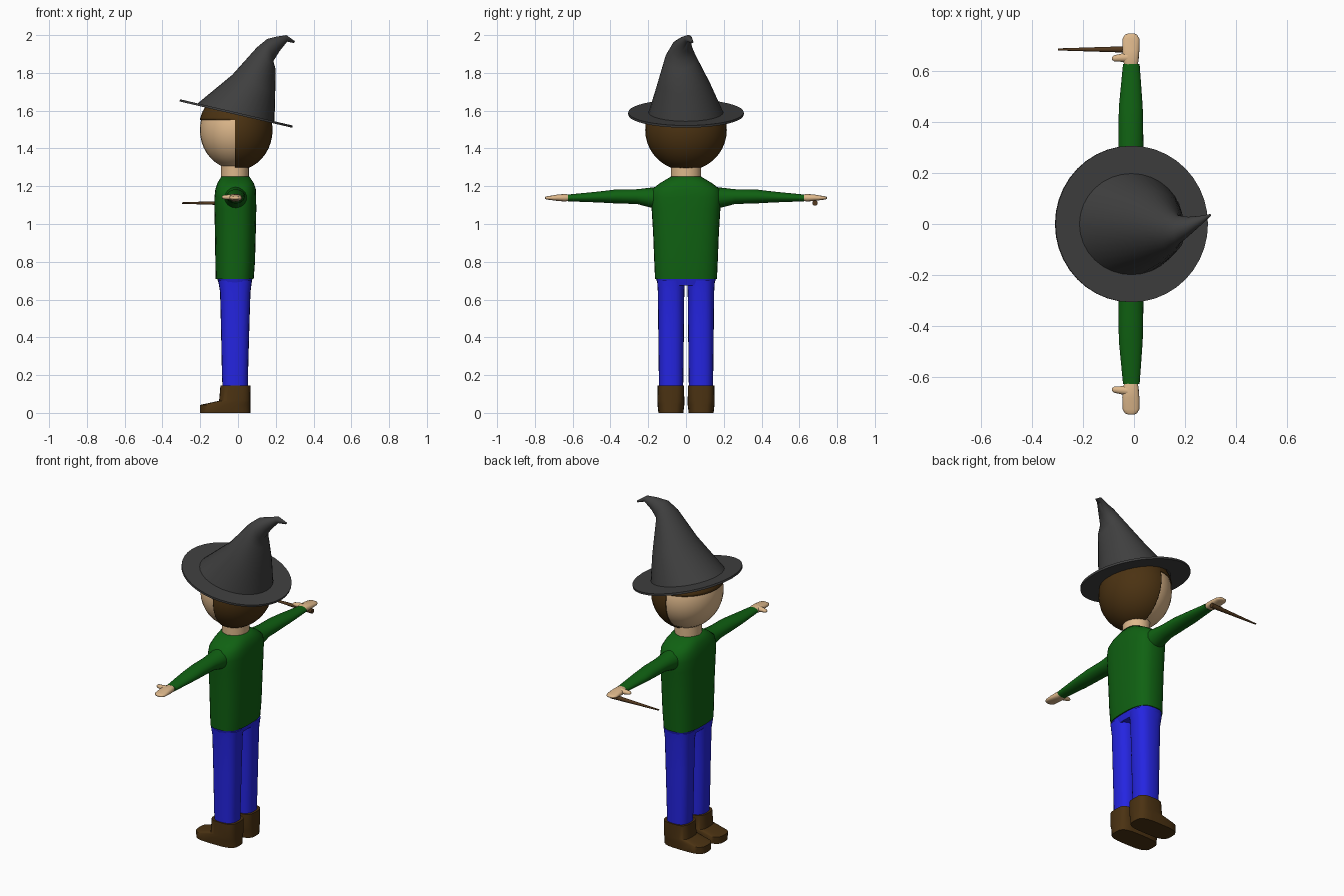
import bpy, bmesh, math
from mathutils import Vector as V

if "Cube" in bpy.data.objects:
    bpy.data.objects.remove(bpy.data.objects["Cube"])


def material(name, rgb):
    m = bpy.data.materials.new(name)
    m.diffuse_color = (*rgb, 1)
    m.use_nodes = True
    m.node_tree.nodes["Principled BSDF"].inputs["Base Color"].default_value = m.diffuse_color
    return m


SKIN = material("skin", (0.73, 0.48, 0.26))
BROWN = material("dark_brown", (0.07, 0.032, 0.006))
GREEN = material("green", (0.005, 0.12, 0.006))
BLUE = material("blue", (0.018, 0.018, 0.75))
GREY = material("charcoal", (0.05, 0.05, 0.05))
WOOD = material("wand_wood", (0.085, 0.04, 0.013))


def finish(name, bm, mat, angle=40):
    bmesh.ops.recalc_face_normals(bm, faces=bm.faces[:])
    me = bpy.data.meshes.new(name)
    bm.to_mesh(me)
    bm.free()
    me.materials.append(mat)
    ob = bpy.data.objects.new(name, me)
    bpy.context.collection.objects.link(ob)
    bpy.ops.object.select_all(action='DESELECT')
    ob.select_set(True)
    bpy.context.view_layer.objects.active = ob
    bpy.ops.object.shade_smooth_by_angle(angle=math.radians(angle))
    return ob


def loft(name, rings, mat, n=24, power=2.0, closed=False, angle=40):
    """Skin a list of (centre, half axis u, half axis v) cross-sections."""
    bm = bmesh.new()
    loops = []
    for c, u, v in rings:
        loop = []
        for i in range(n):
            a = 2 * math.pi * i / n
            p, q = [math.copysign(abs(t) ** (2 / power), t) for t in (math.cos(a), math.sin(a))]
            loop.append(bm.verts.new(V(c) + V(u) * p + V(v) * q))
        loops.append(loop)
    pairs = list(zip(loops, loops[1:]))
    if closed:
        pairs.append((loops[-1], loops[0]))
    else:
        bm.faces.new(loops[0])
        bm.faces.new(loops[-1])
    for a, b in pairs:
        for i in range(n):
            j = (i + 1) % n
            bm.faces.new((a[i], a[j], b[j], b[i]))
    return finish(name, bm, mat, angle)


def upright(rows, yc=0):
    """Rows of (z, xmin, xmax, y half) to horizontal sections."""
    return [((((a + b) / 2), yc, z), ((b - a) / 2, 0, 0), (0, h, 0)) for z, a, b, h in rows]


def sideways(rows, s):
    """Rows of (y, xmin, xmax, z centre, z half) to sections along y."""
    return [(((a + b) / 2, s * y, z), ((b - a) / 2, 0, 0), (0, 0, h)) for y, a, b, z, h in rows]


def head_sphere(grow=0):
    bm = bmesh.new()
    bmesh.ops.create_uvsphere(bm, u_segments=32, v_segments=20, radius=1)
    for v in bm.verts:
        v.co = V((v.co.x * (0.189 + grow) - 0.013, v.co.y * (0.209 + grow),
                  v.co.z * (0.208 + grow) + 1.498))
    return bm


# Head, and a hair shell covering the crown and the back
finish("head", head_sphere(), SKIN)
FRONT, FRINGE = -0.015, 1.55
bm = head_sphere(0.002)
for co, no in (((FRONT, 0, 0), (1, 0, 0)), ((0, 0, FRINGE), (0, 0, 1))):
    bmesh.ops.bisect_plane(bm, geom=bm.verts[:] + bm.edges[:] + bm.faces[:],
                           plane_co=co, plane_no=no, dist=1e-5)
face = [f for f in bm.faces
        if f.calc_center_median().x < FRONT and f.calc_center_median().z < FRINGE]
bmesh.ops.delete(bm, geom=face, context='FACES')
hair = finish("hair", bm, BROWN)
shell = hair.modifiers.new("thickness", 'SOLIDIFY')
shell.thickness = 0.005
shell.offset = 1

# Neck
loft("neck", upright([(1.23, -0.09, 0.057, 0.08), (1.34, -0.09, 0.057, 0.08)]), SKIN)

# Hat brim: a thin tilted ring
tilt = math.atan2(0.14, 0.6)
along = V((math.cos(tilt), 0, -math.sin(tilt)))
up = V((math.sin(tilt), 0, math.cos(tilt)))
mid = V((-0.01, 0, 1.585))
loft("hat_brim", [(mid + up * h, along * r, (0, r, 0)) for r, h in
                  ((0.195, -0.006), (0.306, -0.006), (0.306, 0.006), (0.195, 0.006))],
     GREY, n=40, closed=True)

# Hat cone: each section runs from the front edge to the back edge (x, z), with y centre and half
cone = [((-0.219, 1.634), (0.193, 1.537), 0, 0.200),
        ((-0.03, 1.79), (0.197, 1.69), -0.012, 0.140),
        ((0.10, 1.935), (0.199, 1.82), -0.028, 0.082),
        ((0.155, 1.98), (0.187, 1.862), -0.024, 0.058),
        ((0.205, 1.992), (0.22, 1.915), -0.010, 0.038),
        ((0.256, 2.0), (0.26, 1.965), 0.012, 0.020),
        ((0.301, 1.968), (0.296, 1.958), 0.034, 0.005)]
loft("hat_cone", [(((a[0] + b[0]) / 2, y, (a[1] + b[1]) / 2),
                   ((b[0] - a[0]) / 2, 0, (b[1] - a[1]) / 2), (0, h, 0))
                  for a, b, y, h in cone], GREY, n=32, angle=60)

# Shirt body
loft("shirt", upright([(0.71, -0.118, 0.083, 0.164), (0.80, -0.120, 0.090, 0.168),
                       (0.95, -0.122, 0.094, 0.174), (1.08, -0.125, 0.097, 0.182),
                       (1.14, -0.125, 0.096, 0.188), (1.185, -0.120, 0.094, 0.178),
                       (1.215, -0.110, 0.084, 0.140), (1.252, -0.088, 0.060, 0.078)]),
     GREEN, n=32, power=2.7, angle=60)

# Trouser seat
loft("trouser_seat", upright([(0.675, -0.098, 0.066, 0.148), (0.715, -0.112, 0.078, 0.16)]),
     BLUE, power=3)

for s, side in ((1, "left"), (-1, "right")):
    # Sleeve, hand and thumb
    loft(side + "_sleeve", sideways([(0.10, -0.080, 0.055, 1.135, 0.070),
                                     (0.18, -0.070, 0.045, 1.139, 0.054),
                                     (0.26, -0.062, 0.037, 1.145, 0.039),
                                     (0.37, -0.061, 0.036, 1.146, 0.037),
                                     (0.46, -0.059, 0.034, 1.143, 0.029),
                                     (0.625, -0.043, 0.022, 1.138, 0.018)], s), GREEN, angle=60)
    loft(side + "_hand", sideways([(0.61, -0.032, 0.012, 1.138, 0.014),
                                   (0.64, -0.044, 0.018, 1.139, 0.020),
                                   (0.68, -0.046, 0.021, 1.139, 0.017),
                                   (0.725, -0.045, 0.021, 1.138, 0.010),
                                   (0.740, -0.036, 0.012, 1.138, 0.008),
                                   (0.746, -0.022, 0.000, 1.138, 0.004)], s),
         SKIN, n=16, power=2.5, angle=60)
    loft(side + "_thumb", [((x, s * y, 1.142), (0, r, 0), (0, 0, r * 0.85)) for x, y, r in
                           ((-0.025, 0.652, 0.020), (-0.055, 0.650, 0.015),
                            (-0.078, 0.648, 0.012), (-0.086, 0.648, 0.005))],
         SKIN, n=12, angle=60)
    # Trouser leg
    loft(side + "_leg", upright([(0.13, -0.082, 0.053, 0.064), (0.20, -0.085, 0.053, 0.065),
                                 (0.45, -0.090, 0.060, 0.068), (0.64, -0.095, 0.066, 0.070),
                                 (0.70, -0.105, 0.074, 0.074)], s * 0.079),
         BLUE, power=2.6, angle=60)
    # Boot
    loft(side + "_boot", upright([(0, -0.202, 0.066, 0.066), (0.042, -0.202, 0.066, 0.071),
                                  (0.064, -0.100, 0.066, 0.071), (0.145, -0.093, 0.066, 0.070)],
                                 s * 0.08),
         BROWN, power=3.4)

# Wand held in the left hand
loft("wand", [((x, y, 1.111), (0, r, 0), (0, 0, r)) for x, y, r in
              ((-0.297, 0.683, 0.004), (0.02, 0.683, 0.014))], WOOD, n=12)
